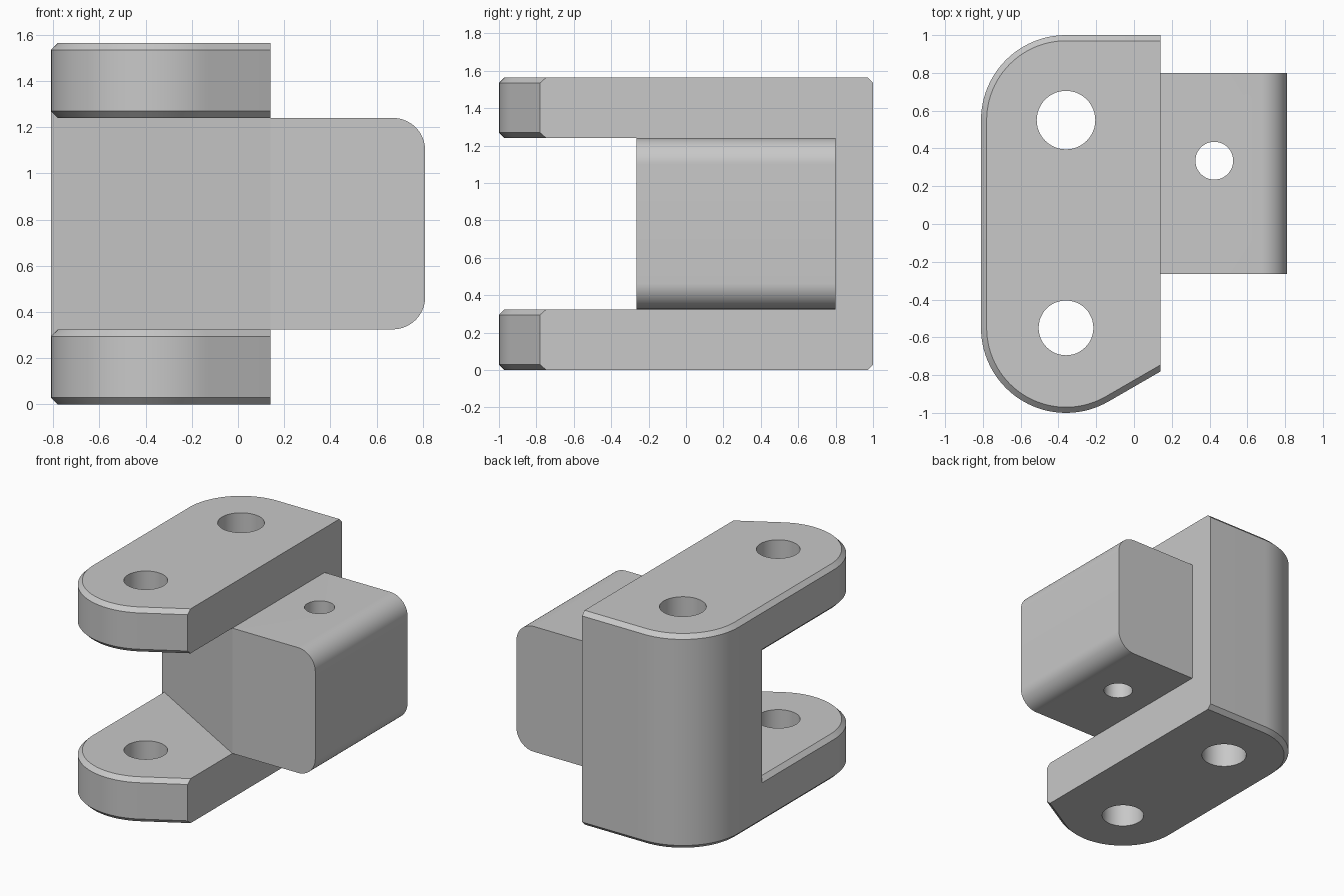
import bpy
import bmesh
from math import sin, cos, tan, radians

cube = bpy.data.objects.get("Cube")
if cube:
    bpy.data.objects.remove(cube)

# Main dimensions
HEIGHT, ARM, CHAMFER = 1.565, 0.325, 0.03
SIDE_X, PIVOT_X, PIVOT_Y, RADIUS = 0.14, -0.36, 0.55, 0.45

grey = bpy.data.materials.new("light_grey")
grey.use_nodes = True
colour = (0.58, 0.58, 0.58, 1)
grey.diffuse_color = colour
grey.node_tree.nodes["Principled BSDF"].inputs["Base Color"].default_value = colour


def arc(cx, cy, r, start, end, steps):
    angles = [radians(start + (end - start) * i / steps) for i in range(steps + 1)]
    return [(cx + r * cos(a), cy + r * sin(a)) for a in angles]


def loft(name, rings):
    """Solid skinned through rings of 3D points, capped at both ends."""
    bm = bmesh.new()
    loops = [[bm.verts.new(p) for p in ring] for ring in rings]
    for low, high in zip(loops, loops[1:]):
        for i in range(len(low)):
            j = (i + 1) % len(low)
            bm.faces.new((low[i], low[j], high[j], high[i]))
    bm.faces.new(loops[0])
    bm.faces.new(loops[-1])
    bmesh.ops.recalc_face_normals(bm, faces=bm.faces)
    mesh = bpy.data.meshes.new(name)
    bm.to_mesh(mesh)
    bm.free()
    mesh.materials.append(grey)
    obj = bpy.data.objects.new(name, mesh)
    bpy.context.collection.objects.link(obj)
    return obj


def at_height(outline, z):
    return [(x, y, z) for x, y in outline]


def combine(target, other, operation):
    mod = target.modifiers.new(operation.lower(), "BOOLEAN")
    mod.operation, mod.solver, mod.object = operation, "EXACT", other
    bpy.context.view_layer.objects.active = target
    bpy.ops.object.modifier_apply(modifier=mod.name)
    bpy.data.objects.remove(other)


def drill(target, x, y, r):
    outline = arc(x, y, r, 0, 360, 48)[:-1]
    cutter = loft("hole_cutter", [at_height(outline, -0.2), at_height(outline, HEIGHT + 0.2)])
    cutter.hide_render = True
    combine(target, cutter, "DIFFERENCE")


def finish(obj):
    bpy.ops.object.select_all(action="DESELECT")
    obj.select_set(True)
    bpy.context.view_layer.objects.active = obj
    bpy.ops.object.shade_smooth_by_angle(angle=radians(25))


def arm_outline(inset):
    """Rounded arm, with a sloped cut leaving the front curve at a tangent."""
    r = RADIUS - inset
    back = arc(PIVOT_X, PIVOT_Y, r, 90, 180, 24)
    front = arc(PIVOT_X, -PIVOT_Y, r, 180, 300, 32)
    tx, ty = front[-1]
    tip = (SIDE_X, ty + (SIDE_X - tx) * tan(radians(30)))
    return [(SIDE_X, PIVOT_Y + r)] + back + front + [tip]


def make_arm(name, z):
    steps = [(CHAMFER, 0), (0, CHAMFER), (0, ARM - CHAMFER), (CHAMFER, ARM)]
    return loft(name, [at_height(arm_outline(d), z + h) for d, h in steps])


# Lower and upper arms of the fork
body = make_arm("fork_body", 0)
upper_arm = make_arm("upper_arm", HEIGHT - ARM)

# Web joining the arms, with a slanted front wall
web_outline = ([(SIDE_X, PIVOT_Y + RADIUS)]
               + arc(PIVOT_X, PIVOT_Y, RADIUS, 90, 180, 24)
               + [(PIVOT_X - RADIUS, 0.28), (SIDE_X, -0.265)])
web = loft("web", [at_height(web_outline, z) for z in (0.1, HEIGHT - 0.1)])
combine(body, web, "UNION")
combine(body, upper_arm, "UNION")

# Pivot holes through the fork
drill(body, PIVOT_X, PIVOT_Y, 0.155)
drill(body, PIVOT_X, -PIVOT_Y, 0.145)
finish(body)

# Side block with rounded outer edges
R, END = 0.14, 0.81
low, high = ARM, HEIGHT - ARM
section = ([(SIDE_X, high), (SIDE_X, low)]
           + arc(END - R, low + R, R, -90, 0, 16)
           + arc(END - R, high - R, R, 0, 90, 16))
block = loft("side_block", [[(x, y, z) for x, z in section] for y in (-0.265, 0.8)])
drill(block, 0.425, 0.335, 0.1)
finish(block)
